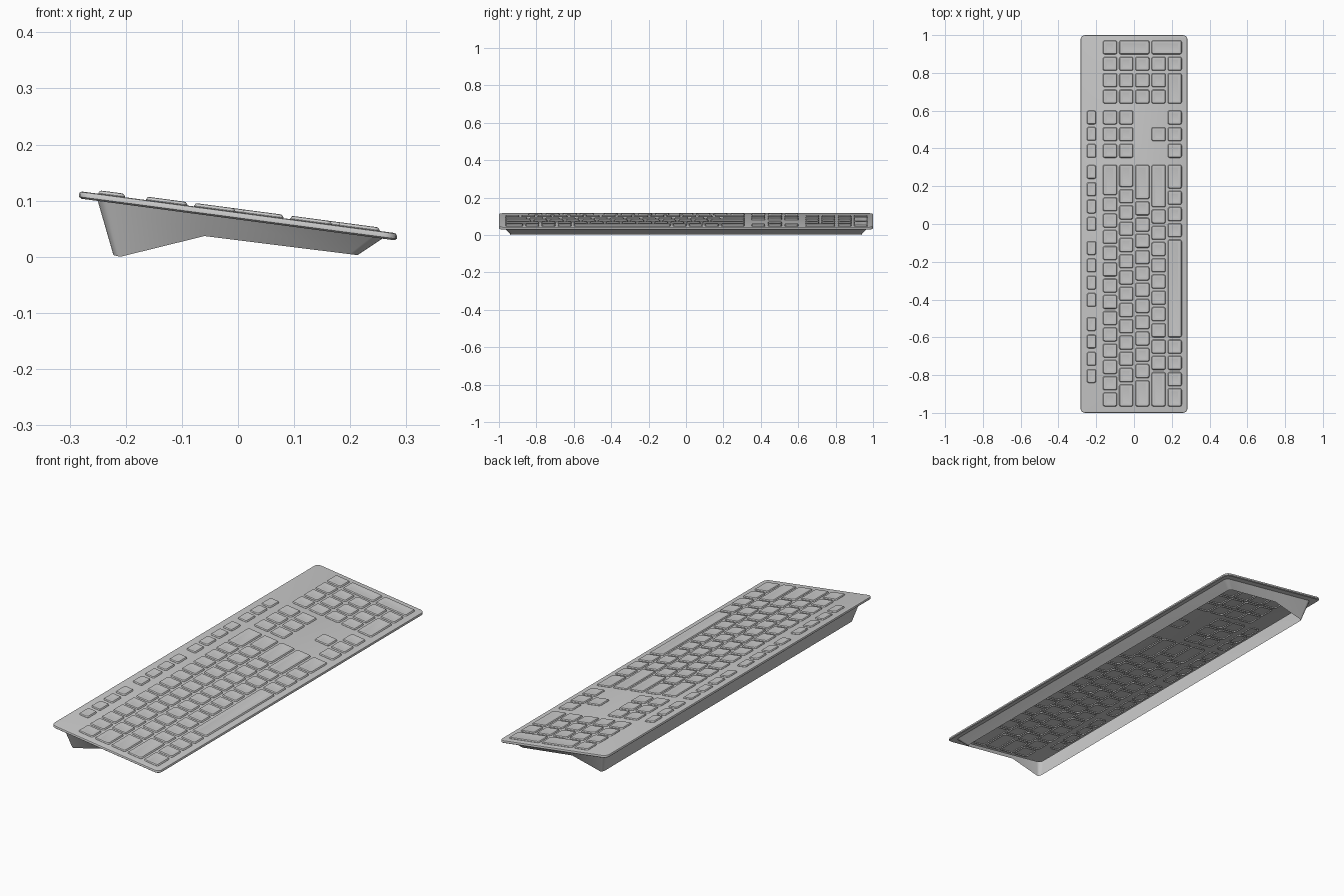
import bpy, bmesh, math

if "Cube" in bpy.data.objects:
    bpy.data.objects.remove(bpy.data.objects["Cube"])

SLOPE, MID = -0.1325, 0.0795      # tilted deck plane
U, GAP = 0.0861, 0.013            # key pitch and gap


def deck(x, h=0.0):
    return MID + SLOPE * x + h


def ring(x0, x1, y0, y1, r, seg=4, mid=None):
    """Rounded rectangle; mid adds a point on both sides that run along x."""
    pts = []
    for cx, cy, a in ((x1 - r, y1 - r, 0), (x0 + r, y1 - r, 90),
                      (x0 + r, y0 + r, 180), (x1 - r, y0 + r, 270)):
        for i in range(seg + 1):
            t = math.radians(a + 90 * i / seg)
            pts.append((cx + r * math.cos(t), cy + r * math.sin(t)))
        if mid is not None and a == 0:
            pts.append((mid, y1))
        if mid is not None and a == 180:
            pts.append((mid, y0))
    return pts


def loft(bm, loops):
    """Bridge rings; the first one is capped, the last one stays open."""
    rows = [[bm.verts.new(p) for p in lp] for lp in loops]
    bm.faces.new(rows[0])
    n = len(rows[0])
    for a, b in zip(rows, rows[1:]):
        for i in range(n):
            j = (i + 1) % n
            bm.faces.new((a[i], b[i], b[j], a[j]))


def finish(name, bm):
    me = bpy.data.meshes.new(name)
    bm.to_mesh(me)
    bm.free()
    ob = bpy.data.objects.new(name, me)
    bpy.context.collection.objects.link(ob)
    bpy.context.view_layer.objects.active = ob
    ob.select_set(True)
    bpy.ops.object.shade_smooth_by_angle(angle=math.radians(30))
    ob.select_set(False)


# Case: thin rounded deck with a tapering open skirt below
def foot(x):
    if x < -0.21:
        return (-0.21 - x) * 0.25
    if x < -0.06:
        return 0.037 * (x + 0.21) / 0.15
    return max(0.003, 0.003 + 0.034 * (0.213 - x) / 0.273)


loops = []
for d, h, r in ((0.006, 0, 0.018), (0.0015, -0.0012, 0.022), (0, -0.004, 0.024),
                (0, -0.010, 0.024), (0.004, -0.013, 0.02)):
    loops.append([(x, y, deck(x, h)) for x, y in
                  ring(-0.283 + d, 0.283 - d, -1 + d, 1 - d, r, mid=-0.06)])
loops.append([(x, y, deck(x, -0.013)) for x, y in
              ring(-0.25, 0.257, -0.968, 0.968, 0.02, mid=-0.06)])
loops.append([(x, y, foot(x)) for x, y in
              ring(-0.222, 0.213, -0.94, 0.94, 0.015, mid=-0.06)])
case = bmesh.new()
loft(case, loops)
finish("case", case)


# Keys: open-bottomed caps with a chamfered rim and a shallow dish
def key(bm, x0, x1, y0, y1):
    lps = []
    for d, h, r in ((0.018, 0.0042, 0.004), (0.006, 0.0062, 0.006),
                    (0.003, 0.0055, 0.008), (0, 0.001, 0.009), (0, -0.006, 0.009)):
        lps.append([(x, y, deck(x, h)) for x, y in
                    ring(x0 + d, x1 - d, y0 + d, y1 - d, r, 3)])
    loft(bm, lps)


def row_x(a, b=None):
    b = a if b is None else b
    return -0.164 + 0.0857 * a, -0.164 + 0.0857 * b + 0.074


# Main block, widths in key units
rows = [[1] * 13 + [2],
        [1.5] + [1] * 12 + [1.5],
        [1.75] + [1] * 11 + [2.25],
        [2.25] + [1] * 10 + [2.75],
        [1.25, 1, 1, 1, 6.15, 1, 1, 1, 1.6]]
bm = bmesh.new()
for i, widths in enumerate(rows):
    y = -0.972
    for w in widths:
        key(bm, *row_x(i), y + GAP / 2, y + w * U - GAP / 2)
        y += w * U
finish("main_keys", bm)


# Function keys: three groups of four plus three above the navigation block
bm = bmesh.new()
centres = [-0.805 + 0.403 * g + 0.0915 * k for g in range(3) for k in range(4)]
for c in centres + [0.387, 0.477, 0.564]:
    key(bm, -0.249, -0.201, c - 0.036, c + 0.036)
finish("function_keys", bm)


# Navigation block and arrows
bm = bmesh.new()
for i, cols in ((0, (0, 1, 2)), (1, (0, 1, 2)), (3, (1,)), (4, (0, 1, 2))):
    for c in cols:
        yc = 0.387 + 0.0885 * c
        key(bm, *row_x(i), yc - 0.0365, yc + 0.0365)
finish("navigation_keys", bm)


# Number pad: (first row, last row, first column, last column)
pad = [(0, 0, c, c) for c in range(4)]
pad += [(r, r, c, c) for r in (1, 2, 3) for c in range(3)]
pad += [(1, 2, 3, 3), (3, 4, 3, 3), (4, 4, 2, 2), (4, 4, 0, 1)]
bm = bmesh.new()
for r0, r1, c0, c1 in pad:
    key(bm, *row_x(r0, r1), 0.6745 + 0.0868 * c0 - 0.0365, 0.6745 + 0.0868 * c1 + 0.0365)
finish("number_pad_keys", bm)
